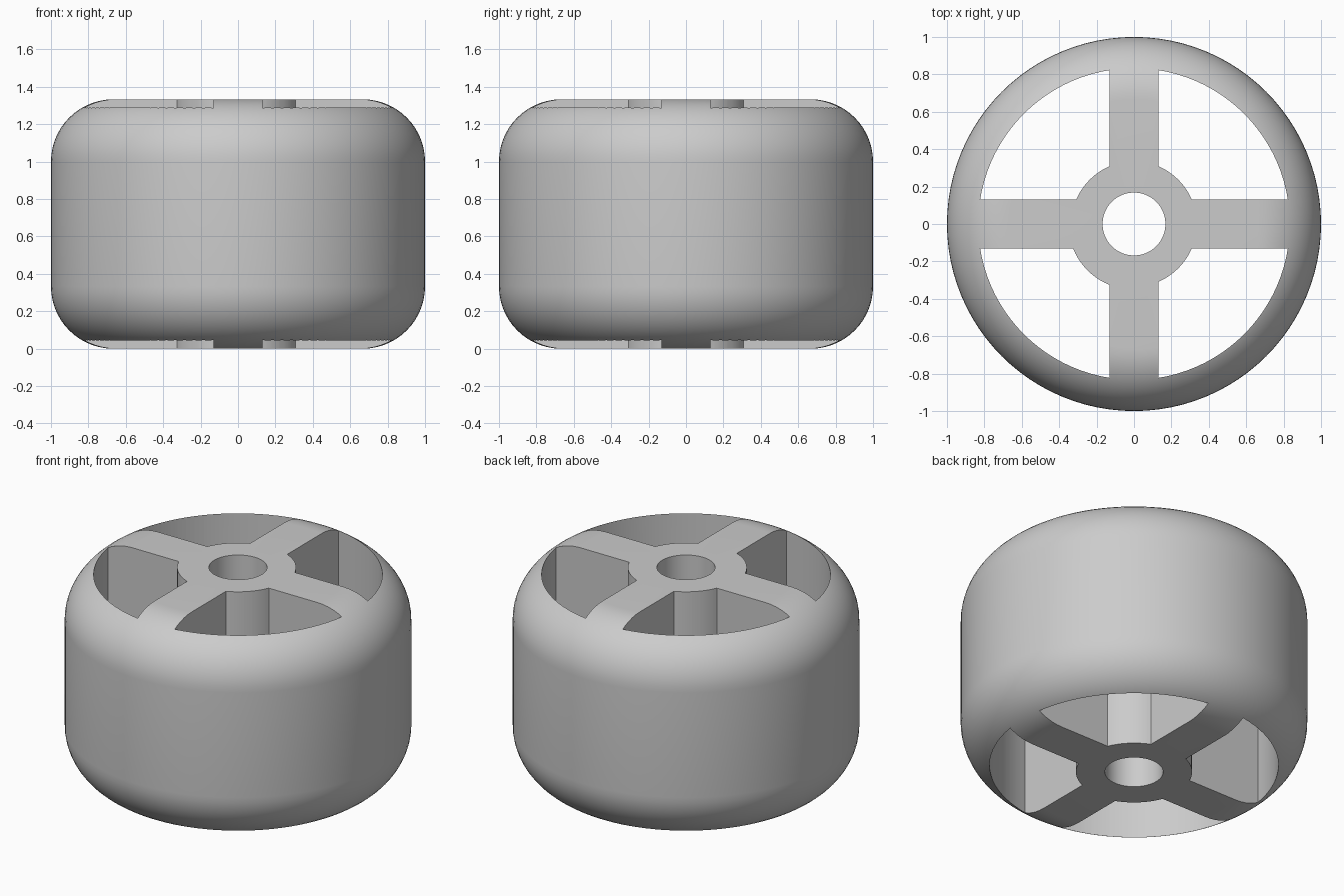
import bpy, bmesh
from math import sin, cos, asin, pi, radians

cube = bpy.data.objects.get("Cube")
if cube:
    bpy.data.objects.remove(cube)

HEIGHT, RADIUS, FILLET = 1.333, 1.0, 0.333
BORE, RIM_INNER, SPOKE_HALF = 0.168, 0.833, 0.131
SEGMENTS = 96

grey = bpy.data.materials.new("plain grey")
grey.use_nodes = True
colour = (0.6, 0.6, 0.6, 1)
grey.diffuse_color = colour
grey.node_tree.nodes["Principled BSDF"].inputs["Base Color"].default_value = colour


def mesh_object(name, bm):
    bmesh.ops.recalc_face_normals(bm, faces=bm.faces)
    mesh = bpy.data.meshes.new(name)
    bm.to_mesh(mesh)
    bm.free()
    obj = bpy.data.objects.new(name, mesh)
    bpy.context.collection.objects.link(obj)
    mesh.materials.append(grey)
    return obj


def arc(radius, start, end, steps):
    angles = [start + (end - start) * i / steps for i in range(steps + 1)]
    return [(radius * cos(a), radius * sin(a)) for a in angles]


# Wheel body: rounded profile turned around the axle bore
corner = arc(FILLET, 0, pi / 2, 14)
profile = [(BORE, 0)]
profile += [(RADIUS - FILLET + x, FILLET - z) for x, z in reversed(corner)]
profile += [(RADIUS - FILLET + x, HEIGHT - FILLET + z) for x, z in corner]
profile += [(BORE, HEIGHT)]
bm = bmesh.new()
rings = [[bm.verts.new((r * cos(2 * pi * i / SEGMENTS), r * sin(2 * pi * i / SEGMENTS), z))
          for r, z in profile] for i in range(SEGMENTS)]
for i in range(SEGMENTS):
    a, b = rings[i], rings[(i + 1) % SEGMENTS]
    for j in range(len(profile)):
        k = (j + 1) % len(profile)
        bm.faces.new((a[j], b[j], b[k], a[k]))
wheel = mesh_object("wheel", bm)

# Four through pockets that leave the hub, spokes and rim
bm = bmesh.new()
for quadrant in range(4):
    hub = 0.351 if quadrant == 2 else 0.335
    turn = quadrant * pi / 2
    inset_rim, inset_hub = asin(SPOKE_HALF / RIM_INNER), asin(SPOKE_HALF / hub)
    outline = arc(RIM_INNER, turn + inset_rim, turn + pi / 2 - inset_rim, 20)
    outline += arc(hub, turn + pi / 2 - inset_hub, turn + inset_hub, 10)
    base = bm.faces.new([bm.verts.new((x, y, -0.2)) for x, y in outline])
    grown = bmesh.ops.extrude_face_region(bm, geom=[base], use_keep_orig=True)
    top = [v for v in grown["geom"] if isinstance(v, bmesh.types.BMVert)]
    bmesh.ops.translate(bm, verts=top, vec=(0, 0, HEIGHT + 0.4))
cutter = mesh_object("pocket_cutter", bm)
cutter.hide_render = True

cut = wheel.modifiers.new("pockets", "BOOLEAN")
cut.operation, cut.solver, cut.object = "DIFFERENCE", "EXACT", cutter
bpy.ops.object.select_all(action="DESELECT")
wheel.select_set(True)
bpy.context.view_layer.objects.active = wheel
bpy.ops.object.modifier_apply(modifier=cut.name)
bpy.data.objects.remove(cutter)
bpy.ops.object.shade_smooth_by_angle(angle=radians(20))
